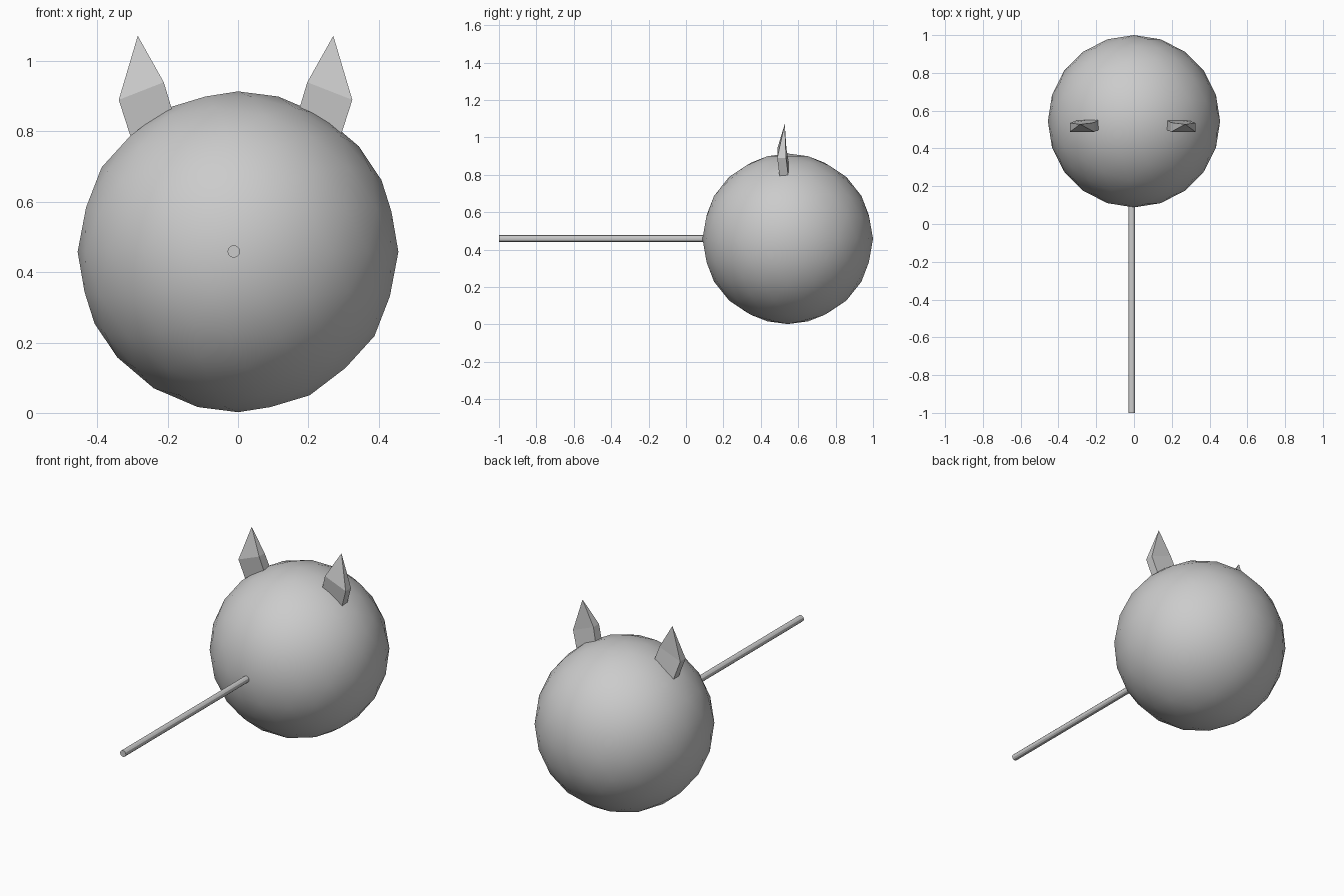
import bpy, bmesh
from math import pi

if "Cube" in bpy.data.objects:
    bpy.data.objects.remove(bpy.data.objects["Cube"])

# Round head: low-poly icosphere, smooth shaded
bpy.ops.mesh.primitive_ico_sphere_add(subdivisions=3, radius=0.456, location=(0, 0.544, 0.458))
head = bpy.context.object
head.name = "head"
bpy.ops.object.shade_smooth()

# Thin stick running forward from the head
stick_back, stick_front = 0.16, -1.0
bpy.ops.mesh.primitive_cylinder_add(
    vertices=12, radius=0.018, depth=stick_back - stick_front,
    location=(-0.012, (stick_back + stick_front) / 2, 0.459), rotation=(pi / 2, 0, 0))
stick = bpy.context.object
stick.name = "stick"
bpy.ops.object.shade_smooth_by_angle()

# Pointed ears: buried base ring, wider middle ring, single tip
EAR_MIRROR_X = -0.007


def make_ear(name, side):
    # ring corners: outer front, inner front, inner back, outer back
    base = [(0.287, 0.505, 0.75), (0.162, 0.505, 0.80), (0.162, 0.562, 0.80), (0.287, 0.552, 0.75)]
    middle = [(0.332, 0.488, 0.89), (0.204, 0.488, 0.94), (0.204, 0.537, 0.94), (0.332, 0.535, 0.89)]
    tip = (0.278, 0.528, 1.072)
    bm = bmesh.new()

    def add(p):
        return bm.verts.new((EAR_MIRROR_X + side * p[0], p[1], p[2]))

    low, mid, top = [add(p) for p in base], [add(p) for p in middle], add(tip)
    bm.faces.new(low)
    for i in range(4):
        j = (i + 1) % 4
        bm.faces.new((low[i], low[j], mid[j], mid[i]))
        bm.faces.new((mid[i], mid[j], top))
    bmesh.ops.recalc_face_normals(bm, faces=bm.faces)
    mesh = bpy.data.meshes.new(name)
    bm.to_mesh(mesh)
    bm.free()
    bpy.context.collection.objects.link(bpy.data.objects.new(name, mesh))


make_ear("right_ear", 1)
make_ear("left_ear", -1)
